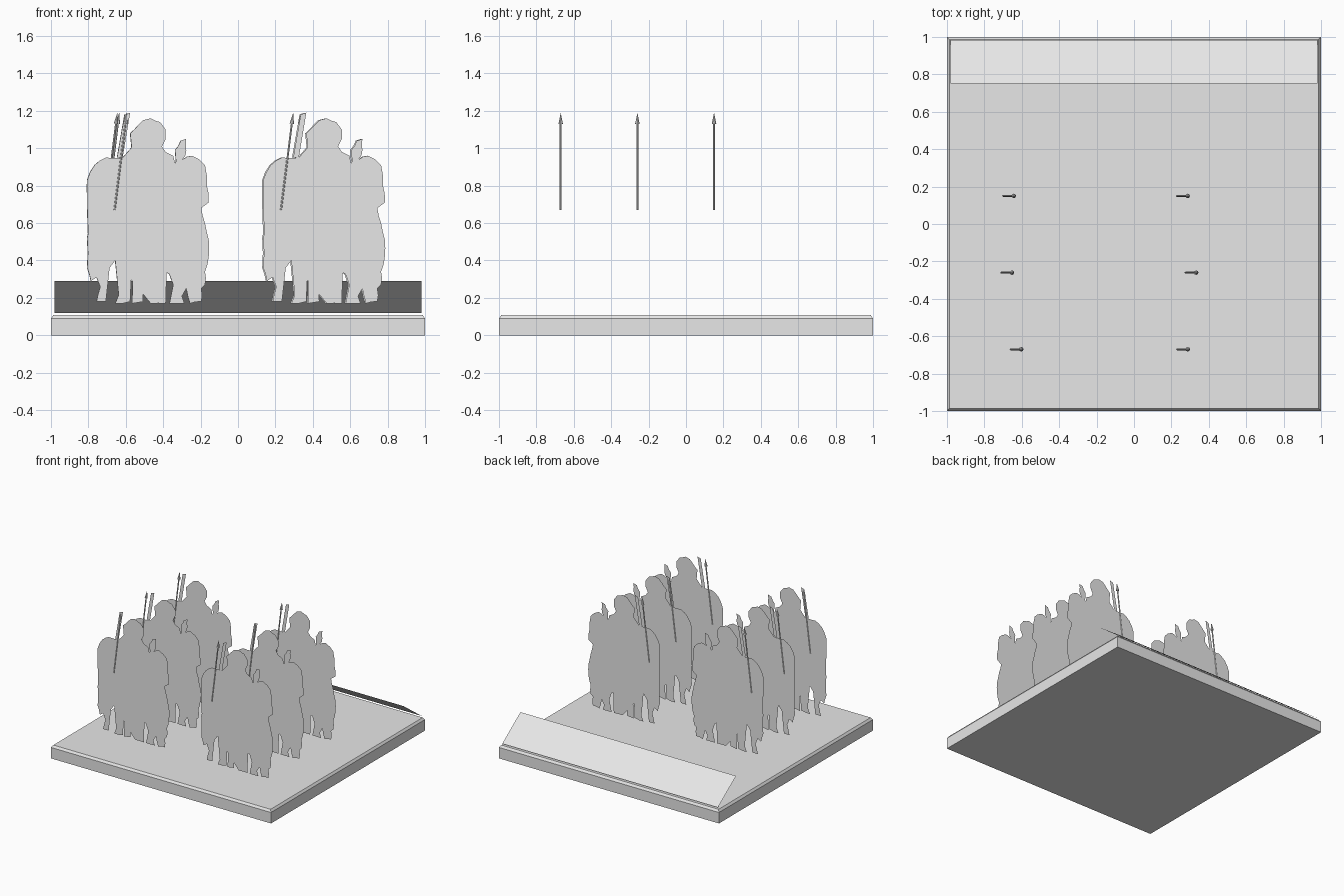
import bpy, bmesh, math, random
from mathutils import Vector

random.seed(4)
old = bpy.data.objects.get("Cube")
if old:
    bpy.data.objects.remove(old, do_unlink=True)

grey = bpy.data.materials.new("plain grey")
grey.use_nodes = True
grey.diffuse_color = (0.8, 0.8, 0.8, 1)
grey.node_tree.nodes["Principled BSDF"].inputs["Base Color"].default_value = (0.8, 0.8, 0.8, 1)


def finish(name, bm):
    mesh = bpy.data.meshes.new(name)
    bm.to_mesh(mesh)
    bm.free()
    mesh.materials.append(grey)
    obj = bpy.data.objects.new(name, mesh)
    bpy.context.collection.objects.link(obj)
    return obj


def add_polygon(bm, points):
    face = bm.faces.new([bm.verts.new(p) for p in points])
    bmesh.ops.triangulate(bm, faces=[face])


def ragged(points):
    """Add a slightly wandering midpoint to each longer edge."""
    result = []
    for a, b in zip(points, points[1:] + points[:1]):
        a, b = Vector(a), Vector(b)
        result.append(a)
        if (b - a).length > 5:
            side = Vector((a.y - b.y, b.x - a.x)).normalized()
            result.append((a + b) / 2 + side * random.uniform(-0.5, 0.7))
    return result


# Base: square slab with a bevelled top rim
bm = bmesh.new()
lower = bmesh.ops.create_cube(bm, size=2)["verts"]
for v in lower:
    v.co.z = 0.09 if v.co.z > 0 else 0
top = max(bm.faces, key=lambda f: f.calc_center_median().z)
rim = bmesh.ops.inset_individual(bm, faces=[top], thickness=0.018)
for v in top.verts:
    v.co.z = 0.108
finish("base", bm)

# Sloping label plate along the back edge
bm = bmesh.new()
add_polygon(bm, [(-0.98, 0.75, 0.29), (-0.98, 0.985, 0.12),
                 (0.98, 0.985, 0.12), (0.98, 0.75, 0.29)])
finish("label_plate", bm)

# Outline of a mounted group, in hundredths: left side, head, raised hand, right side
body = [(-31, 29), (-33, 36), (-33, 52), (-30, 61), (-27, 67), (-33, 69), (-32, 77),
        (-33, 83), (-29, 91), (-23, 95), (-14, 95), (-9, 98), (-7, 101), (-7, 105),
        (-10, 108), (-6, 112), (-3, 115), (1, 116), (6, 114), (9, 110), (9, 105),
        (7, 101), (9, 98), (13, 96), (14, 92), (16, 96), (14, 99), (17, 104),
        (20, 105), (20, 99), (18, 94), (23, 96), (27, 94), (30, 91), (31, 80),
        (32, 71), (28, 68), (30, 60), (32, 51), (32, 42), (30, 34), (30, 27)]
# Legs and the gaps between them
legs = [(28, 25), (28, 18), (22, 17), (20, 25), (19, 35), (17, 25), (19, 17), (11, 17),
        (13, 27), (10, 39), (8, 28), (9, 17), (1, 17), (3, 30), (3, 44), (-3, 44),
        (-4, 30), (-3, 18), (-9, 17), (-8, 30), (-9, 39), (-12, 28), (-10, 18),
        (-18, 17), (-15, 25), (-18, 40), (-21, 36), (-24, 27), (-23, 18), (-28, 18),
        (-26, 26), (-28, 31)]
# Slim lance and its pennon painted beside the rider
lance = [(-17, 95), (-14, 95), (-10, 119), (-12, 118), (-13, 118)]
outline = ragged(body + legs)


def cutout(name, x, y):
    bm = bmesh.new()
    for shape in (outline, lance):
        add_polygon(bm, [(x + px / 100, y, pz / 100) for px, pz in shape])
    finish(name, bm)


def spear(name, x, y):
    """Leaning round shaft with a pointed head."""
    bm = bmesh.new()
    foot, tip = Vector((x, y, 0.67)), Vector((x + 0.065, y, 1.19))
    turn = (tip - foot).to_track_quat("Z", "Y").to_matrix().to_4x4()
    length = (tip - foot).length
    for start, end, r1, r2 in ((0, length - 0.05, 0.005, 0.005),
                               (length - 0.06, length, 0.012, 0)):
        part = bmesh.ops.create_cone(bm, cap_ends=True, segments=8, radius1=r1,
                                     radius2=r2, depth=end - start)["verts"]
        bmesh.ops.translate(bm, verts=part, vec=(0, 0, (start + end) / 2))
    bmesh.ops.transform(bm, matrix=turn, verts=bm.verts)
    bmesh.ops.translate(bm, verts=bm.verts, vec=foot)
    finish(name, bm)


# Three rows of two groups, each with its own spear
rows = [("front", -0.67, -0.66, 0.23), ("middle", -0.26, -0.71, 0.275), ("back", 0.15, -0.70, 0.23)]
for row, y, spear_right, spear_left in rows:
    for side, x, spear_x in (("right", -0.475, spear_right), ("left", 0.46, spear_left)):
        cutout(f"{row}_{side}_riders", x + random.uniform(-0.005, 0.005), y)
        spear(f"{row}_{side}_spear", spear_x, y)
